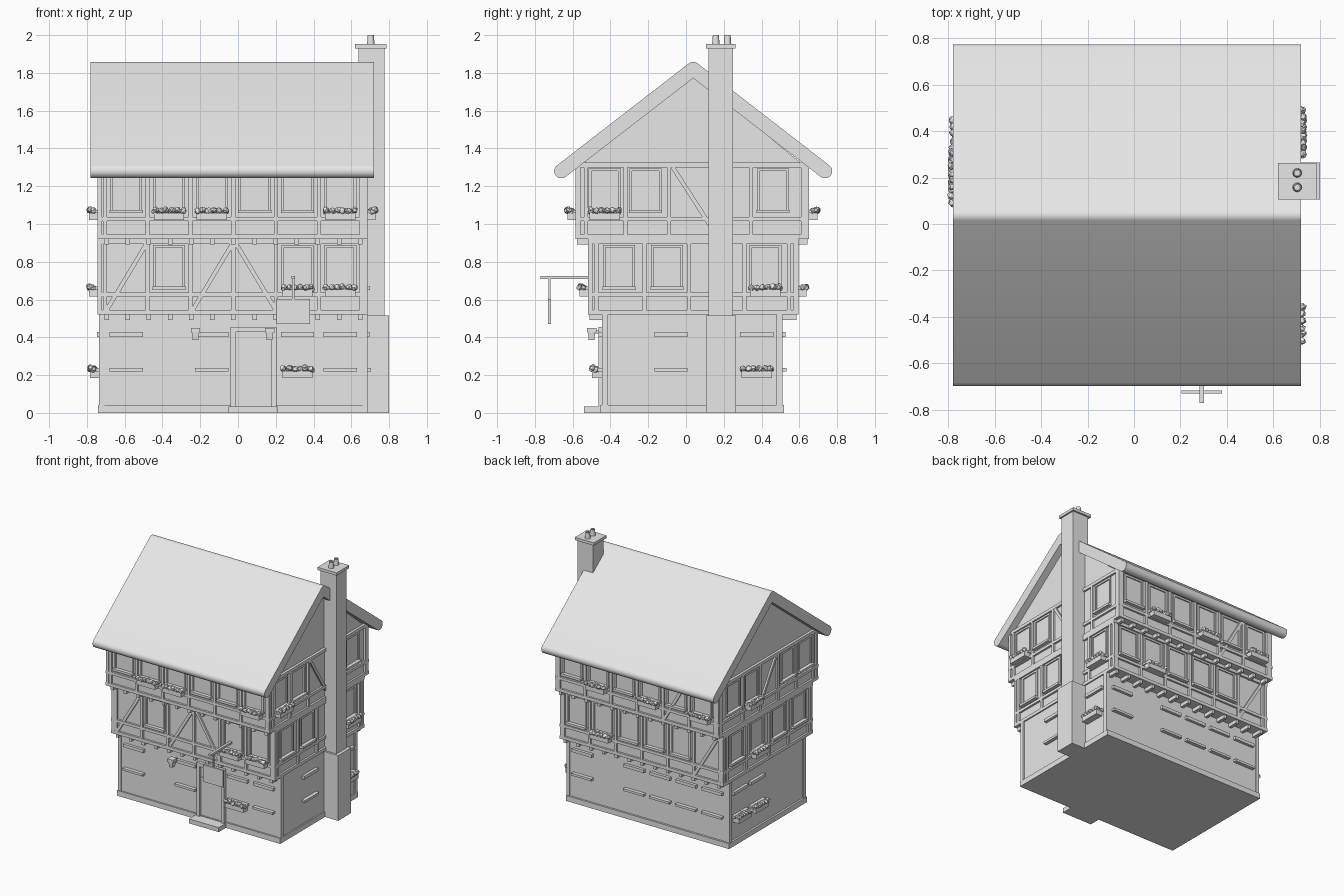
import bpy, bmesh, math, random
from mathutils import Vector, Matrix

random.seed(4)
if "Cube" in bpy.data.objects:
    bpy.data.objects.remove(bpy.data.objects["Cube"])

grey = bpy.data.materials.new("plain_grey")
grey.use_nodes = True
grey.diffuse_color = (0.8, 0.8, 0.8, 1)
grey.node_tree.nodes["Principled BSDF"].inputs["Base Color"].default_value = (0.8, 0.8, 0.8, 1)

parts = {}
UP = Vector((0, 0, 1))
# Each wall: direction along it, direction out of it
SIDES = {
    "front": (Vector((1, 0, 0)), Vector((0, -1, 0))),
    "back": (Vector((1, 0, 0)), Vector((0, 1, 0))),
    "right": (Vector((0, 1, 0)), Vector((1, 0, 0))),
    "left": (Vector((0, 1, 0)), Vector((-1, 0, 0))),
}


def mesh(part):
    return parts.setdefault(part, bmesh.new())


def block(part, centre, a, b, c):
    """Box with full edge vectors a, b, c."""
    m = Matrix((a, b, c)).transposed().to_4x4()
    m.translation = centre
    bmesh.ops.create_cube(mesh(part), size=1, matrix=m)


def box(part, x0, x1, y0, y1, z0, z1):
    block(part, Vector((x0 + x1, y0 + y1, z0 + z1)) / 2,
          Vector((x1 - x0, 0, 0)), Vector((0, y1 - y0, 0)), Vector((0, 0, z1 - z0)))


def extrude_x(part, outline, x0, x1):
    bm = mesh(part)
    face = bm.faces.new([bm.verts.new((x0, y, z)) for y, z in outline])
    new = bmesh.ops.extrude_face_region(bm, geom=[face])["geom"]
    bmesh.ops.translate(bm, vec=(x1 - x0, 0, 0),
                        verts=[v for v in new if isinstance(v, bmesh.types.BMVert)])


class Storey:
    def __init__(self, name, x0, x1, y0, y1, z0, z1):
        self.name, self.z0, self.z1 = name, z0, z1
        self.plane = {"front": -y0, "back": y1, "right": x1, "left": -x0}
        self.span = {"front": (x0, x1), "back": (x0, x1), "right": (y0, y1), "left": (y0, y1)}
        box(name + "_walls", x0, x1, y0, y1, z0, z1)

    def slab(self, part, side, u0, u1, z0, z1, d1, d0=-0.005):
        """Upright box on a wall, from depth d0 to d1."""
        u, n = SIDES[side]
        centre = u * (u0 + u1) / 2 + n * (self.plane[side] + (d0 + d1) / 2) + UP * (z0 + z1) / 2
        block(part, centre, u * (u1 - u0), n * (d1 - d0), UP * (z1 - z0))

    def brace(self, side, u0, z0, u1, z1, width=0.022, depth=0.013):
        u, n = SIDES[side]
        run = u * (u1 - u0) + UP * (z1 - z0)
        centre = u * (u0 + u1) / 2 + UP * (z0 + z1) / 2 + n * (self.plane[side] + depth / 2)
        block("diagonal_braces", centre, run, n * depth, run.cross(n).normalized() * width)

    def timber(self, side, posts):
        lo, hi = self.span[side]
        for z, h in ((self.z0, 0.025), (self.z0 + 0.095, 0.022), (self.z1 - 0.025, 0.025)):
            self.slab("horizontal_beams", side, lo - 0.015, hi + 0.015, z, z + h, 0.015)
        for p in [*posts, lo, hi]:
            self.slab("wall_posts", side, p - 0.011, p + 0.011, self.z0, self.z1, 0.0145)

    def window(self, side, u, sill, top, flowers=False, lintel=False):
        self.slab("window_sills", side, u - 0.088, u + 0.088, sill - 0.01, sill + 0.008, 0.028)
        if lintel:
            self.slab("window_lintels", side, u - 0.088, u + 0.088, top - 0.012, top + 0.012, 0.022)
        else:
            for e in (-0.078, 0.078):
                self.slab("window_frames", side, u + e - 0.007, u + e + 0.007, sill, top, 0.009)
            self.slab("window_frames", side, u - 0.085, u + 0.085, top - 0.014, top, 0.009)
        if flowers:
            self.flower_box(side, u, sill)

    def flower_box(self, side, u, z):
        self.slab("flower_boxes", side, u - 0.08, u + 0.08, z - 0.045, z - 0.008, 0.058, 0.005)
        along, n = SIDES[side]
        for row, lift in ((0.038, 0.0), (0.054, 0.006)):
            for i in range(6):
                spot = along * (u - 0.073 + i * 0.029) + n * (self.plane[side] + row) + UP * (z + lift)
                spot += Vector([random.uniform(-0.004, 0.004) for _ in range(3)])
                bm = mesh("flowers")
                ball = bmesh.ops.create_icosphere(bm, subdivisions=2, radius=0.017,
                                                  matrix=Matrix.Translation(spot))["verts"]
                for v in ball:
                    v.co = spot + (v.co - spot) * random.uniform(0.75, 1.15)


# Storeys, each jutting out over the one below
ground = Storey("ground_floor", -0.725, 0.675, -0.44, 0.505, 0, 0.52)
middle = Storey("middle_floor", -0.73, 0.67, -0.505, 0.58, 0.52, 0.92)
upper = Storey("upper_floor", -0.73, 0.67, -0.57, 0.637, 0.92, 1.325)
box("plinth", -0.74, 0.685, -0.452, 0.52, 0, 0.042)
for x in (-0.722, 0.672):
    for y in (-0.43, 0.495):
        box("ground_corner_posts", x - 0.014, x + 0.014, y - 0.016, y + 0.016, 0.04, 0.52)

# Timber framing
posts_x = [-0.705 + 0.2267 * i for i in range(7)]
bays = [-0.592 + 0.2267 * i for i in range(6)]
for side in ("front", "back"):
    middle.timber(side, posts_x)
    upper.timber(side, posts_x)
for side in ("right", "left"):
    middle.timber(side, [-0.475, -0.22, 0.015, 0.31, 0.545])
    upper.timber(side, [-0.53, -0.32, -0.09, 0.135, 0.345, 0.62])

# Joist ends under the overhangs
for low, high in ((ground, middle), (middle, upper)):
    for side in ("front", "back"):
        reach = high.plane[side] - low.plane[side] + 0.006
        for i in range(13):
            x = -0.695 + i * 0.1118
            low.slab("joist_ends", side, x - 0.012, x + 0.012, high.z0 - 0.028, high.z0 + 0.01, reach)

# Diagonal braces
middle.brace("front", -0.695, 0.545, -0.485, 0.895)
middle.brace("front", -0.24, 0.545, -0.03, 0.895)
middle.brace("front", 0.2, 0.545, -0.01, 0.895)
middle.brace("back", -0.485, 0.545, -0.695, 0.895)
upper.brace("back", -0.26, 0.945, -0.465, 1.3)
upper.brace("right", -0.07, 1.3, 0.13, 0.99)
upper.brace("left", -0.07, 1.3, 0.13, 0.99)

# Windows: (storey, side, positions, positions with flowers)
rows = [
    (upper, "front", [0, 3, 4], [1, 2, 5]),
    (upper, "back", [1, 3, 5], [0, 2, 4]),
    (middle, "front", [1], [4, 5]),
    (middle, "back", [1, 2, 3, 5], [4]),
    (ground, "front", [0, 2, 5], [4]),
    (ground, "back", [0, 1, 2, 3, 5], []),
    (upper, "right", [-0.215, 0.46], [-0.43]),
    (upper, "left", [-0.43, -0.215, 0.46], [0.235]),
    (middle, "right", [-0.355, -0.1], [0.42]),
    (middle, "left", [-0.355, -0.1, 0.42], [0.165]),
    (ground, "right", [-0.08], [0.375]),
    (ground, "left", [], [0.165, 0.375]),
]
for storey, side, plain, flowery in rows:
    sill, top = {"ground_floor": (0.23, 0.415), "middle_floor": (0.66, 0.89),
                 "upper_floor": (1.067, 1.295)}[storey.name]
    for place in plain + flowery:
        u = bays[place] if side in ("front", "back") else place
        storey.window(side, u, sill, top, place in flowery, storey is ground)

# Door, frame and step
ground.slab("door", "front", -0.01, 0.18, 0.035, 0.43, 0.008)
ground.slab("door", "front", -0.01, 0.18, 0.33, 0.345, 0.014)
for x in (-0.025, 0.19):
    ground.slab("door_frame", "front", x - 0.014, x + 0.014, 0.035, 0.455, 0.024)
ground.slab("door_frame", "front", -0.039, 0.204, 0.428, 0.456, 0.024)
ground.slab("door_step", "front", -0.05, 0.21, 0, 0.035, 0.1)

# Wall lanterns beside the door
for x in (-0.225, 0.167):
    ground.slab("lantern_arms", "front", x - 0.006, x + 0.006, 0.42, 0.435, 0.06)
    for z0, z1, r0, r1 in ((0.385, 0.425, 0.015, 0.019), (0.425, 0.45, 0.025, 0.025)):
        bmesh.ops.create_cone(mesh("lanterns"), cap_ends=True, segments=4, depth=z1 - z0,
                              radius1=r0 * math.sqrt(2), radius2=r1 * math.sqrt(2),
                              matrix=Matrix.Translation((x, -0.5, (z0 + z1) / 2))
                              @ Matrix.Rotation(math.pi / 4, 4, "Z"))

# Hanging sign
box("sign_arm", 0.282, 0.302, -0.77, -0.5, 0.708, 0.724)
box("sign_hanger", 0.286, 0.298, -0.729, -0.718, 0.6, 0.712)
box("sign_board", 0.205, 0.38, -0.731, -0.716, 0.47, 0.604)

# Gable walls and rounded roof slab
RIDGE, EAVE_Z, APEX, REACH, R = 0.038, 1.28, 1.82, 0.698, 0.038
extrude_x("gable_walls", [(-0.57, 1.3), (0.637, 1.3), (RIDGE, 1.79)], -0.725, 0.665)
pitch = math.atan2(APEX - EAVE_Z, REACH)


def arc(y, z, start, end, steps):
    angles = [start + (end - start) * i / steps for i in range(steps + 1)]
    return [(y + R * math.cos(a), z + R * math.sin(a)) for a in angles]


half = math.pi / 2
outline = arc(RIDGE + REACH, EAVE_Z, -half - pitch, half - pitch, 12)
outline += arc(RIDGE, APEX, half - pitch, half + pitch, 8)
outline += arc(RIDGE - REACH, EAVE_Z, half + pitch, 3 * half + pitch, 12)
outline.append((RIDGE, APEX - R / math.cos(pitch)))
extrude_x("roof", outline, -0.78, 0.72)

# Chimney stack, cap and pots
box("chimney_base", 0.66, 0.8, 0.105, 0.265, 0, 0.515)
box("chimney_stack", 0.637, 0.775, 0.12, 0.248, 0.5, 1.935)
box("chimney_cap", 0.62, 0.787, 0.105, 0.262, 1.93, 1.952)
for y in (0.158, 0.22):
    bm = mesh("chimney_pots")
    rings = []
    for r, z in ((0.02, 1.95), (0.016, 2.0), (0.011, 2.0), (0.011, 1.955)):
        rings.append([bm.verts.new((0.703 + r * math.cos(a), y + r * math.sin(a), z))
                      for a in (math.tau * i / 16 for i in range(16))])
    for low, high in zip(rings, rings[1:]):
        for i in range(16):
            j = (i + 1) % 16
            bm.faces.new((low[i], low[j], high[j], high[i]))
    bm.faces.new(rings[-1])

# Turn every collected part into an object
for name, bm in parts.items():
    bmesh.ops.recalc_face_normals(bm, faces=bm.faces[:])
    data = bpy.data.meshes.new(name)
    bm.to_mesh(data)
    bm.free()
    data.materials.append(grey)
    obj = bpy.data.objects.new(name, data)
    bpy.context.collection.objects.link(obj)
    if name in ("roof", "chimney_pots"):
        bpy.ops.object.select_all(action="DESELECT")
        obj.select_set(True)
        bpy.context.view_layer.objects.active = obj
        bpy.ops.object.shade_smooth_by_angle(angle=math.radians(35))
